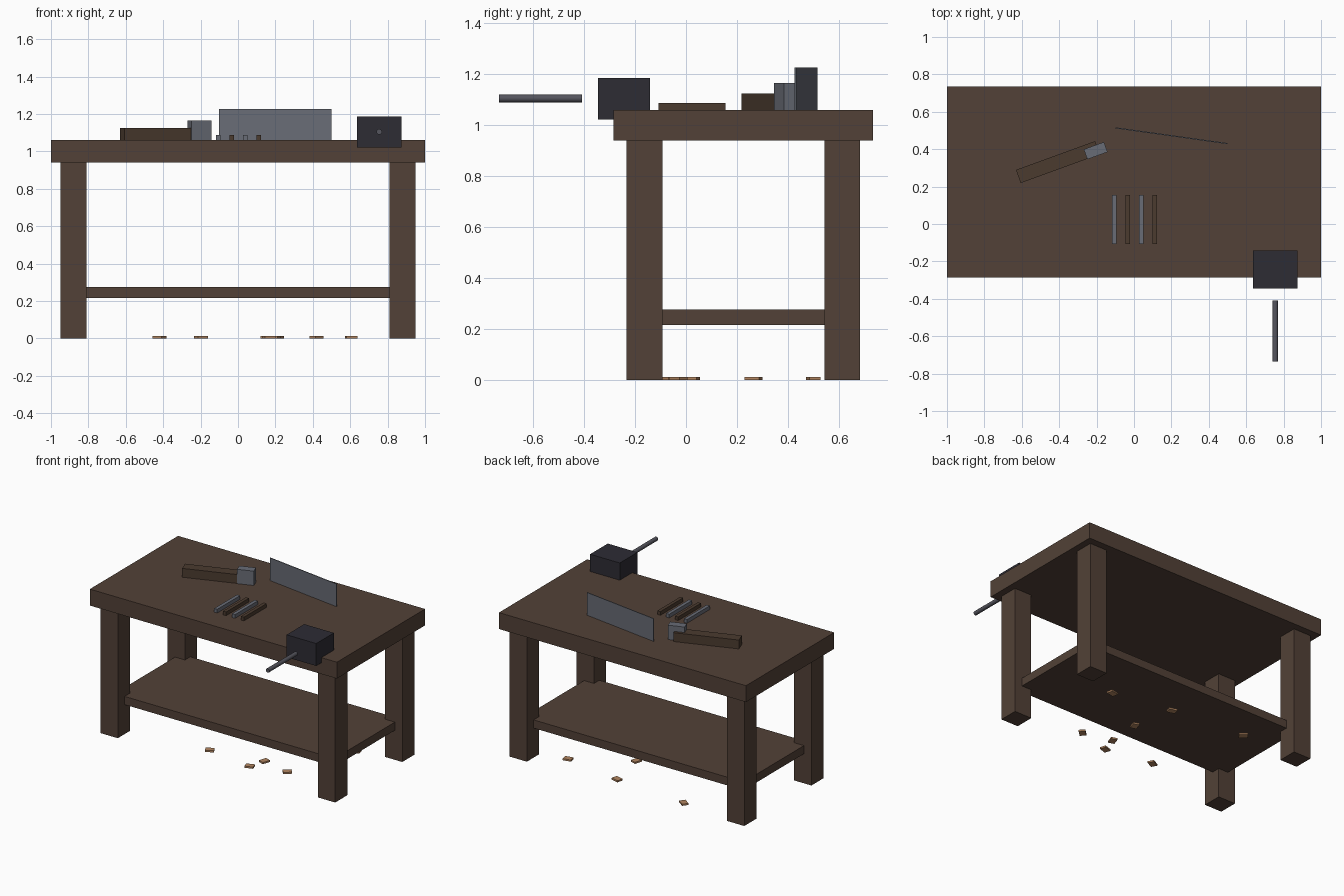
import bpy, random
from math import radians, pi

if "Cube" in bpy.data.objects:
    bpy.data.objects.remove(bpy.data.objects["Cube"])

random.seed(4)


def material(name, rgb):
    m = bpy.data.materials.new(name)
    m.diffuse_color = (*rgb, 1.0)
    m.use_nodes = True
    m.node_tree.nodes["Principled BSDF"].inputs["Base Color"].default_value = m.diffuse_color
    return m


WOOD = material("dark_wood", (0.085, 0.053, 0.038))
TOOL_WOOD = material("tool_wood", (0.07, 0.043, 0.028))
STEEL = material("steel", (0.14, 0.15, 0.18))
IRON = material("cast_iron", (0.026, 0.025, 0.034))
BAR = material("bar_steel", (0.09, 0.09, 0.11))
CHIP = material("wood_chip", (0.45, 0.24, 0.12))


def box(name, center, size, mat, angle=0.0):
    """Box of the given full size, turned about z."""
    bpy.ops.mesh.primitive_cube_add(size=1, location=center, rotation=(0, 0, angle))
    ob = bpy.context.object
    ob.name = name
    ob.scale = size
    bpy.ops.object.transform_apply(location=False, rotation=False, scale=True)
    ob.data.materials.append(mat)
    return ob


MID_Y = 0.225   # bench centre in depth
TOP = 1.06      # working surface height

# Bench: top, four legs, low shelf let into the legs
box("bench_top", (0, MID_Y, 1.0), (2.0, 1.02, 0.12), WOOD)
for sx, side in ((-1, "left"), (1, "right")):
    for sy, end in ((-1, "front"), (1, "back")):
        box(f"{end}_{side}_leg", (sx * 0.88, MID_Y + sy * 0.388, 0.47),
            (0.14, 0.14, 0.94), WOOD)
box("lower_shelf", (0, MID_Y, 0.246), (1.78, 0.76, 0.06), WOOD)

# Vise on the front edge with its screw bar
box("vise_block", (0.755, -0.243, 1.104), (0.24, 0.204, 0.164), IRON)
bpy.ops.mesh.primitive_cylinder_add(vertices=12, radius=0.015, depth=0.327,
                                    location=(0.755, -0.5715, 1.105),
                                    rotation=(pi / 2, 0, 0))
bar = bpy.context.object
bar.name = "vise_bar"
bar.data.materials.append(BAR)
bpy.ops.object.shade_smooth_by_angle(angle=radians(40))

# Hammer lying on the bench
box("hammer_handle", (-0.407, 0.331, TOP + 0.0325), (0.45, 0.075, 0.065),
    TOOL_WOOD, radians(20))
box("hammer_head", (-0.205, 0.392, TOP + 0.0525), (0.115, 0.057, 0.105),
    STEEL, radians(20))

# Saw blade standing on edge
box("saw_blade", (0.2, 0.472, TOP + 0.083), (0.606, 0.006, 0.166), STEEL, radians(-8))

# Row of four chisels, alternating steel and wood
for i in range(4):
    box(f"chisel_{i + 1}", (-0.105 + i * 0.072, 0.024, TOP + 0.0135),
        (0.025, 0.264, 0.027), (STEEL, TOOL_WOOD)[i % 2])

# Wood chips scattered on the floor
chips = ((0.42, -0.03), (0.165, -0.1), (0.2, 0.02), (-0.197, -0.045),
         (0.605, 0.5), (0.215, 0.265), (0.155, 0.575), (-0.42, 0.625))
for i, (x, y) in enumerate(chips):
    box(f"wood_chip_{i + 1}", (x, y, 0.006), (0.06, 0.045, 0.012), CHIP,
        random.uniform(0, pi))
